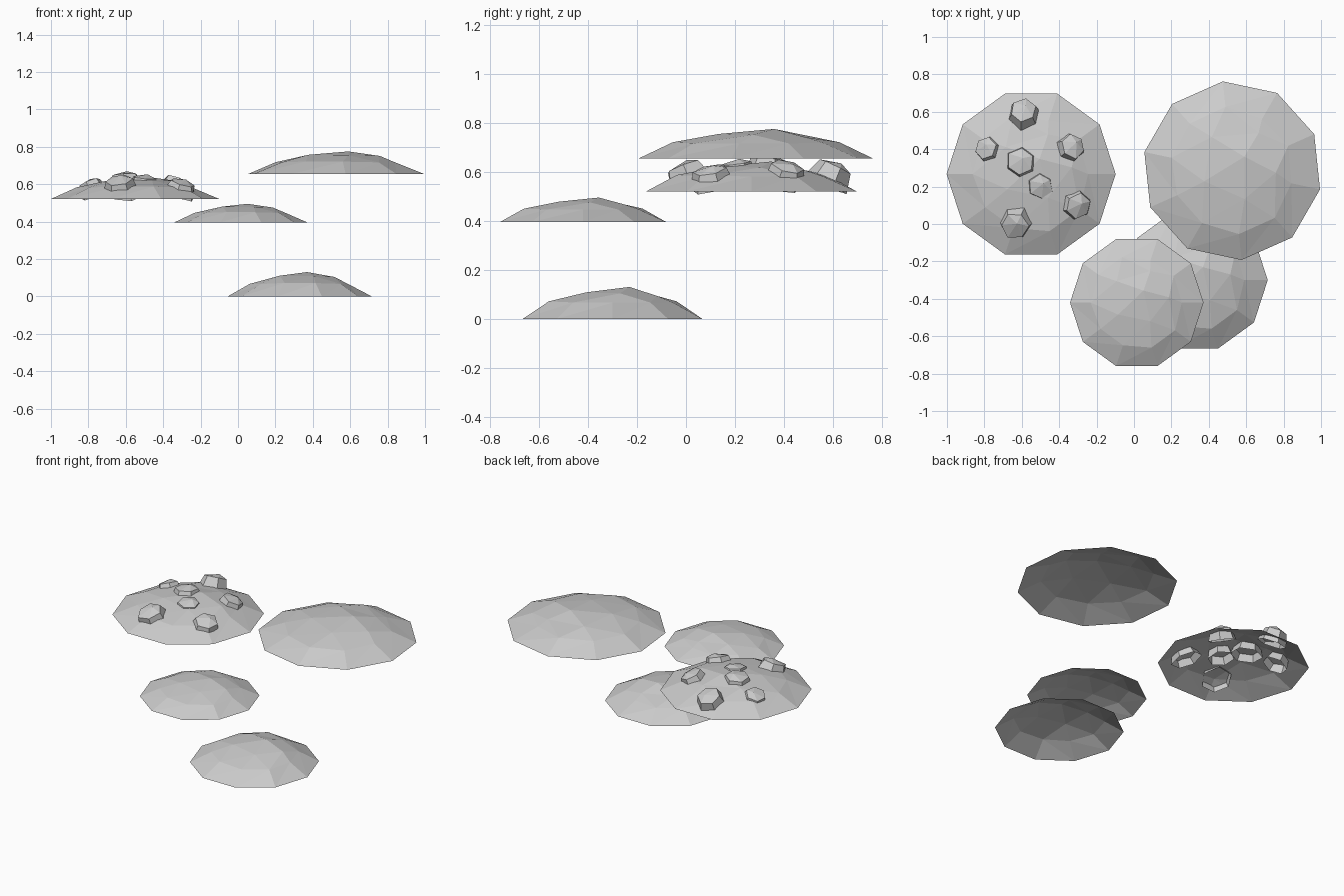
import bpy, random
from math import cos, sin, pi, radians, hypot
from mathutils import Vector, Matrix

if "Cube" in bpy.data.objects:
    bpy.data.objects.remove(bpy.data.objects["Cube"])

random.seed(4)


def make_object(name, verts, faces):
    mesh = bpy.data.meshes.new(name)
    mesh.from_pydata(verts, [], faces)
    mesh.update()
    obj = bpy.data.objects.new(name, mesh)
    bpy.context.collection.objects.link(obj)
    return obj


# Shared mound shell: ten-sided rim, ten-point shoulder, five-point crown, off-centre peak
inner = [(.48, .08, .80), (.20, .47, .72), (-.30, .32, .82), (-.28, -.18, .85), (.20, -.28, .83)]
mound_verts = [(cos(i * pi / 5), sin(i * pi / 5), 0) for i in range(10)]
for i in range(10):
    a = i * pi / 5
    r = .69 + random.uniform(-.03, .03)
    mound_verts.append((r * cos(a), r * sin(a), .53 + random.uniform(-.03, .03)))
mound_verts += inner + [(.10, .18, 1)]
mound_faces = []
for i in range(10):
    j = (i + 1) % 10
    mound_faces += [(i, j, 10 + j), (i, 10 + j, 10 + i)]
for k in range(5):
    a, b, c = 10 + 2 * k, 11 + 2 * k, 10 + (2 * k + 2) % 10
    p, q = 20 + k, 20 + (k + 1) % 5
    mound_faces += [(a, b, p), (b, c, q), (b, q, p), (p, q, 25)]


def mound(name, x, y, z, radius, height, turn=0):
    obj = make_object(name, mound_verts, mound_faces)
    obj.location = (x, y, z)
    obj.scale = (radius, radius, height)
    obj.rotation_euler.z = radians(turn)


mound("bottom_mound", .33, -.30, 0, .385, .13)
mound("front_mound", .015, -.42, .395, .357, .10)
mound("top_mound", .525, .285, .655, .48, .12, -12)
mound("rocky_mound", -.55, .267, .52, .452, .122)


# Six-sided stones, flared at the foot and leaning outward with the slope
def rock(name, x, y, z, r, tilt, turn, height=1.0):
    verts = []
    for ring_r, ring_z in ((1, -.045), (.76, .026)):
        for i in range(6):
            a = i * pi / 3 + radians(turn)
            s = r * ring_r * random.uniform(.93, 1.07)
            verts.append((s * cos(a), s * sin(a), ring_z * height))
    verts.append((.15 * r, .2 * r, .045 * height))
    faces = []
    for i in range(6):
        j = (i + 1) % 6
        faces += [(i, j, 6 + j, 6 + i), (6 + i, 6 + j, 12)]
    obj = make_object(name, verts, faces)
    dx, dy = x + .55, y - .267
    d = hypot(dx, dy)
    axis = Vector((-dy / d, dx / d, 0))
    obj.matrix_world = Matrix.Translation((x, y, z)) @ Matrix.Rotation(radians(tilt), 4, axis)


stones = [
    (-.59, .595, .595, .092, 26, 20, 1.15),
    (-.785, .40, .585, .078, 24, 15, 1),
    (-.335, .41, .598, .088, 26, 40, 1),
    (-.605, .33, .625, .097, 6, 25, 1),
    (-.50, .205, .612, .083, 8, 35, .9),
    (-.305, .10, .583, .092, 20, 20, 1),
    (-.635, .0, .597, .098, 22, 0, 1),
]
for n, s in enumerate(stones):
    rock(f"stone_{n + 1}", *s)
